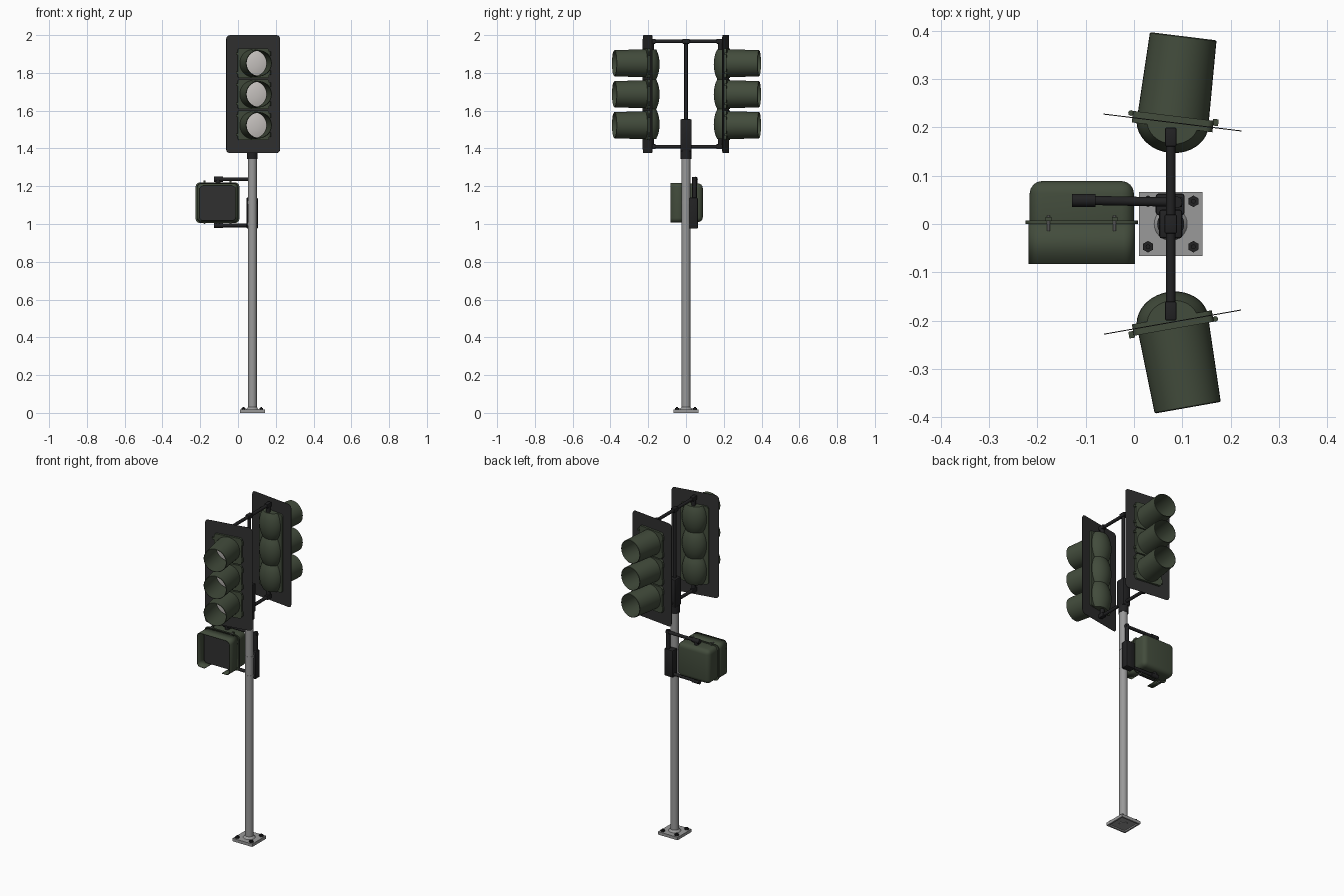
import bpy, bmesh
from math import pi, sin, cos, radians
from mathutils import Matrix, Vector

old = bpy.data.objects.get("Cube")
if old:
    bpy.data.objects.remove(old)

made = []
IDENT = Matrix.Identity(4)
FORWARD = Matrix.Rotation(pi / 2, 4, 'X')   # turns +z to face the front
PX = 0.076                                  # x of the pole


def material(name, color, rough=0.6):
    m = bpy.data.materials.new(name)
    m.use_nodes = True
    m.diffuse_color = (*color, 1)
    node = m.node_tree.nodes["Principled BSDF"]
    node.inputs["Base Color"].default_value = (*color, 1)
    node.inputs["Roughness"].default_value = rough
    return m


GREEN = material("dark green paint", (0.055, 0.072, 0.045))
PLATE = material("charcoal sheet", (0.03, 0.03, 0.03))
BLACK = material("black fittings", (0.016, 0.016, 0.017))
STEEL = material("galvanised steel", (0.32, 0.32, 0.32))
LENS = material("pale lens", (0.6, 0.57, 0.55))


def finish(bm, name, mat, frame=IDENT):
    bmesh.ops.recalc_face_normals(bm, faces=bm.faces)
    me = bpy.data.meshes.new(name)
    bm.to_mesh(me)
    bm.free()
    me.materials.append(mat)
    ob = bpy.data.objects.new(name, me)
    ob.matrix_world = frame
    bpy.context.collection.objects.link(ob)
    made.append(ob)
    return ob


def box(name, lo, hi, mat, frame=IDENT, bevel=0, axis=None, segments=3):
    """Box between two corners; bevels all edges or those along one axis."""
    bm = bmesh.new()
    lo, hi = Vector(lo), Vector(hi)
    bmesh.ops.create_cube(bm, size=1)
    for v in bm.verts:
        v.co = Vector((lo[i] + (v.co[i] + 0.5) * (hi[i] - lo[i]) for i in range(3)))
    if bevel:
        edges = [e for e in bm.edges if axis is None or
                 abs((e.verts[0].co - e.verts[1].co).normalized()[axis]) > 0.9]
        bmesh.ops.bevel(bm, geom=edges, offset=bevel, segments=segments,
                        profile=0.5, affect='EDGES')
    return finish(bm, name, mat, frame)


def rod(name, a, b, r, mat, frame=IDENT, sides=16, r2=None):
    a, b = Vector(a), Vector(b)
    d = b - a
    bm = bmesh.new()
    bmesh.ops.create_cone(bm, cap_ends=True, segments=sides, radius1=r,
                          radius2=r if r2 is None else r2, depth=d.length)
    turn = d.to_track_quat('Z', 'Y').to_matrix().to_4x4()
    bm.transform(Matrix.Translation((a + b) / 2) @ turn)
    return finish(bm, name, mat, frame)


def lathe(name, profile, mat, frame=IDENT, steps=32, angle=2 * pi, closed=False):
    """Spin (radius, height) points about z."""
    bm = bmesh.new()
    vs = [bm.verts.new((r, 0, h)) for r, h in profile]
    es = [bm.edges.new(p) for p in zip(vs, vs[1:])]
    if closed:
        es.append(bm.edges.new((vs[-1], vs[0])))
    bmesh.ops.spin(bm, geom=vs + es, axis=(0, 0, 1), cent=(0, 0, 0),
                   angle=angle, steps=steps)
    bmesh.ops.remove_doubles(bm, verts=bm.verts, dist=0.0002)
    return finish(bm, name, mat, frame)


# Pole, base plate with hollow underside, nuts
rod("pole", (PX, 0, 0.004), (PX, 0, 1.36), 0.0235, STEEL, sides=32)
rod("pole_foot_weld", (PX, 0, 0.016), (PX, 0, 0.03), 0.036, STEEL, sides=32, r2=0.0235)
box("base_plate", (PX - .066, -.066, .008), (PX + .066, .066, .018), STEEL)
for s in (-1, 1):
    box("base_rim_side", (PX + s * .061 - .005, -.066, 0), (PX + s * .061 + .005, .066, .009), STEEL)
    box("base_rim_end", (PX - .056, s * .061 - .005, 0), (PX + .056, s * .061 + .005, .009), STEEL)
    for t in (-1, 1):
        x, y = PX + s * .047, t * .047
        rod("anchor_nut", (x, y, .018), (x, y, .027), 0.012, BLACK, sides=6)
        rod("anchor_stud", (x, y, .018), (x, y, .032), 0.005, BLACK, sides=8)

# Mounting frame above the pole
rod("pole_collar", (PX, 0, 1.345), (PX, 0, 1.39), 0.028, BLACK, sides=24)
box("terminal_housing", (PX - .024, -.03, 1.385), (PX + .024, .03, 1.555), BLACK, bevel=.006, segments=2)
rod("upright_tube", (PX, 0, 1.54), (PX, 0, 1.97), 0.0095, BLACK)
for z, way in ((1.967, -1), (1.41, 1)):
    rod("cross_arm", (PX, -.2, z), (PX, .2, z), 0.0095, BLACK)
    box("arm_hub", (PX - .013, -.02, z - .013), (PX + .013, .02, z + .013), BLACK, bevel=.004, segments=2)
    for s in (-1, 1):
        box("arm_elbow", (PX - .012, s * .18 - .02, z - .013), (PX + .012, s * .18 + .02, z + .013),
            BLACK, bevel=.004, segments=2)
        rod("head_mount", (PX, s * .182, z), (PX, s * .182, z + way * .05), 0.012, BLACK)


# Three-lamp signal head, built facing the front around its backing plate
MID, STEP = 1.687, 0.164


def signal_head(prefix, x, y, turn):
    frame = Matrix.Translation((x, y, 0)) @ Matrix.Rotation(radians(turn), 4, 'Z')
    box(prefix + "_backing_plate", (-.144, -.001, 1.375), (.144, .001, 2.0), PLATE, frame, .02, 1)
    # Scalloped rear shell
    bottom = MID - 1.45 * STEP
    profile = [(0, bottom)]
    for k in range(25):
        t = k / 8
        bulge = abs(sin(pi * t)) ** 0.75
        profile.append((.053 + .022 * bulge, bottom + t * STEP * 2.9 / 3))
    profile.append((0, profile[-1][1]))
    shell = frame @ Matrix.Diagonal((1, 0.84, 1, 1))
    lathe(prefix + "_rear_shell", profile, GREEN, shell, 20, pi)
    box(prefix + "_shell_flange", (-.084, .001, bottom), (.084, .01, bottom + 2.9 * STEP),
        GREEN, frame, .015, 1)
    for k in (-1, 0, 1):
        z = MID + k * STEP
        box(prefix + "_door", (-.084, -.014, z - .079), (.084, -.001, z + .079), GREEN, frame, .012, 1)
        lamp = frame @ Matrix.Translation((0, 0, z)) @ FORWARD
        lathe(prefix + "_visor",
              [(.074, .012), (.0695, .178), (.0665, .18), (.0705, .012)],
              GREEN, lamp, 36, closed=True)
        lathe(prefix + "_lens", [(.069, .015), (.05, .02), (.025, .023), (0, .024)], LENS, lamp)
        # Hinges on one edge, wing latches on the other
        for s in (-1, 1):
            h = z + s * .05
            rod(prefix + "_hinge", (.088, -.009, h - .012), (.088, -.009, h + .012), .006, GREEN, frame, 8)
            box(prefix + "_latch", (-.094, -.018, h - .006), (-.082, -.004, h + .006), GREEN, frame)


signal_head("front_head", 0.08, -0.203, 10)
signal_head("back_head", 0.08, 0.21, 173)

# Pedestrian signal box
L, R, B, T = -.216, 0, 1.01, 1.215
box("walk_box_shell", (L, -.025, B), (R, .089, T), GREEN, bevel=.026, segments=4)
box("walk_box_flange", (L - .009, .0, B - .006), (R + .008, .007, T + .006), GREEN, bevel=.025, axis=1)
box("walk_screen", (L + .012, -.034, B + .008), (R - .012, -.024, T - .012), PLATE, bevel=.018, axis=1)

# Hood: rounded outline left open along most of the bottom
path = [(L + .05, B)]
for cx, cz, start in ((L + .022, B + .022, 270), (L + .022, T - .022, 180),
                      (R - .022, T - .022, 90), (R - .022, B + .022, 0)):
    for k in range(6):
        a = radians(start - 18 * k)
        path.append((cx + .022 * cos(a), cz + .022 * sin(a)))
path.append((R - .05, B))
bm = bmesh.new()
rows = [[bm.verts.new((x, y, z)) for x, z in path] for y in (0.002, -.083)]
for i in range(len(path) - 1):
    bm.faces.new((rows[0][i], rows[0][i + 1], rows[1][i + 1], rows[1][i]))
hood = finish(bm, "walk_hood", GREEN)
mod = hood.modifiers.new("thickness", 'SOLIDIFY')
mod.thickness, mod.offset = .004, 0

# Clips along the flange
for x in (-.177, -.04):
    for z, s in ((T, 1), (B, -1)):
        rod("flange_clip", (x, -.014, z + s * .008), (x, .018, z + s * .008), .003, STEEL, sides=8)
        box("clip_tab", (x - .006, .006, z - .004), (x + .006, .014, z + .011 * s + .004), GREEN)

# Brackets holding the pedestrian box
box("bracket_housing", (.045, .018, .975), (.105, .063, 1.14), BLACK, bevel=.006, segments=2)
rod("bracket_riser", (.088, .045, 1.13), (.088, .045, 1.25), .012, BLACK)
for z, s in ((1.237, -1), (.992, 1)):
    rod("bracket_arm", (-.1, .049, z), (.1, .045, z), .0095, BLACK)
    rod("bracket_elbow", (-.128, .049, z), (-.08, .049, z), .0135, BLACK)
    rod("bracket_drop", (-.106, .049, z), (-.106, .049, z + s * .03), .013, BLACK)
for z in (1.0, 1.115):
    rod("pole_band", (PX, 0, z - .008), (PX, 0, z + .008), .0245, STEEL, sides=32)

# Smooth curved parts, keep hard edges
bpy.ops.object.select_all(action='DESELECT')
for ob in made:
    ob.select_set(True)
bpy.context.view_layer.objects.active = made[0]
bpy.ops.object.shade_smooth_by_angle(angle=radians(35))
